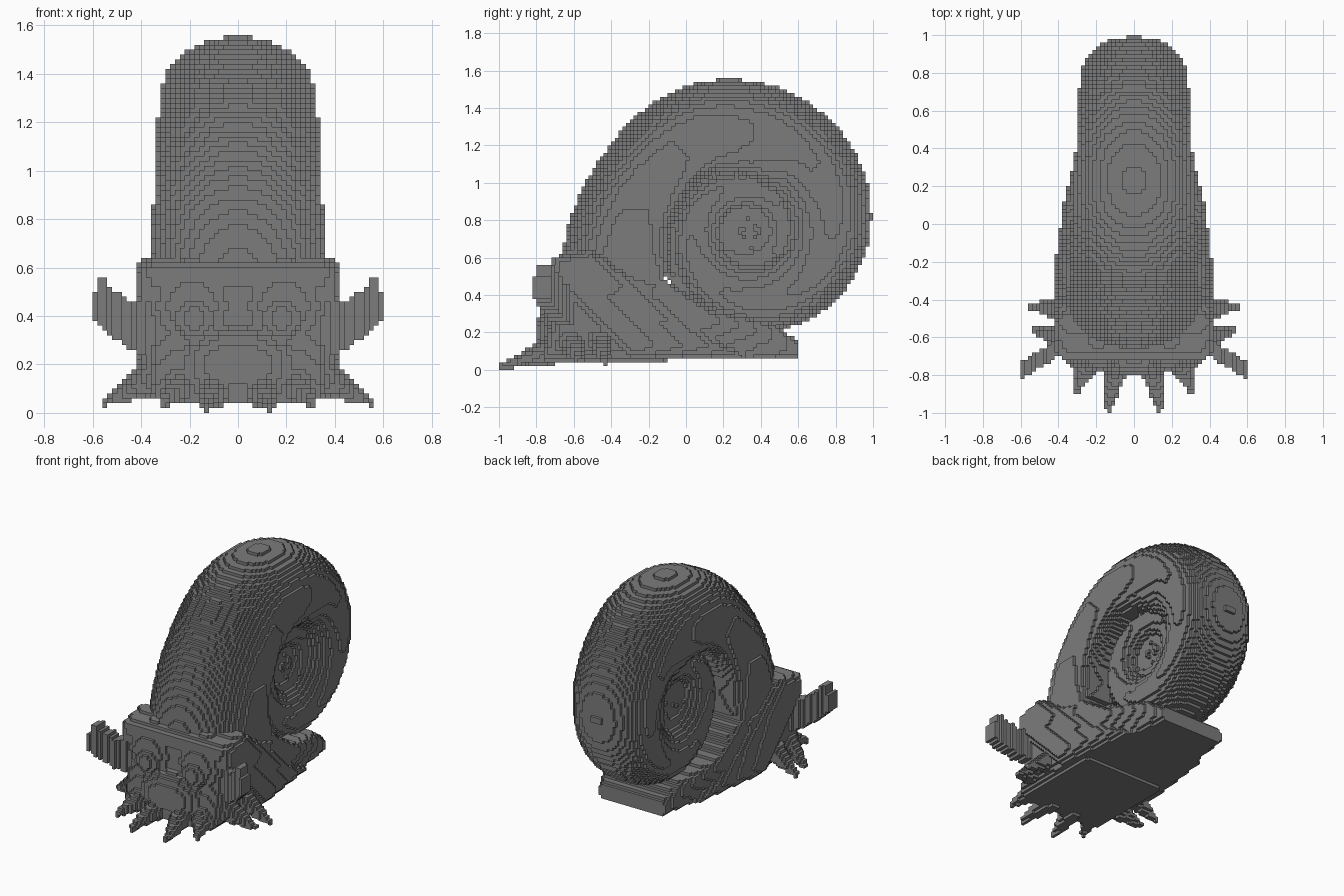
import bpy, bmesh, math
from mathutils import Vector, Matrix
from mathutils.bvhtree import BVHTree

CELL = 0.02

old = bpy.data.objects.get("Cube")
if old:
    bpy.data.objects.remove(old, do_unlink=True)

grey = bpy.data.materials.new("slate grey")
grey.use_nodes = True
grey.diffuse_color = (0.2, 0.2, 0.2, 1)
grey.node_tree.nodes["Principled BSDF"].inputs["Base Color"].default_value = (0.2, 0.2, 0.2, 1)


def filled_cells(bm):
    """Grid cells inside the solid, found by counting entries and exits along x."""
    bmesh.ops.recalc_face_normals(bm, faces=bm.faces[:])
    tree = BVHTree.FromBMesh(bm)
    lows = [min(v.co[a] for v in bm.verts) for a in range(3)]
    highs = [max(v.co[a] for v in bm.verts) for a in range(3)]
    first = [math.floor(c / CELL) for c in lows]
    last = [math.ceil(c / CELL) for c in highs]
    cells = set()
    for j in range(first[1], last[1]):
        for k in range(max(0, first[2]), last[2]):
            at = Vector((lows[0] - 1, (j + 0.503) * CELL, (k + 0.497) * CELL))
            depth, start = 0, 0
            while True:
                hit, normal, _, _ = tree.ray_cast(at, Vector((1, 0, 0)))
                if hit is None:
                    break
                step = 1 if normal.x < 0 else -1
                if step > 0 and depth == 0:
                    start = hit.x
                depth += step
                if step < 0 and depth == 0:
                    i0 = round(start / CELL)
                    i1 = round(hit.x / CELL)
                    cells.update((i, j, k) for i in range(i0, i1))
                at = hit + Vector((1e-5, 0, 0))
    return cells


def block_object(name, bm):
    """Turn a smooth solid into a stepped one on the shared grid."""
    cells = filled_cells(bm)
    bm.free()
    verts, faces, index = [], [], {}

    def corner(p):
        if p not in index:
            index[p] = len(verts)
            verts.append([c * CELL for c in p])
        return index[p]

    for cell in cells:
        for axis in range(3):
            u, v = (axis + 1) % 3, (axis + 2) % 3
            for side in (0, 1):
                near = list(cell)
                near[axis] += 2 * side - 1
                if tuple(near) in cells:
                    continue
                loop = []
                for du, dv in ((0, 0), (1, 0), (1, 1), (0, 1)):
                    p = list(cell)
                    p[axis] += side
                    p[u] += du
                    p[v] += dv
                    loop.append(corner(tuple(p)))
                faces.append(loop if side else loop[::-1])
    mesh = bpy.data.meshes.new(name)
    mesh.from_pydata(verts, [], faces)
    mesh.materials.append(grey)
    bpy.context.collection.objects.link(bpy.data.objects.new(name, mesh))


def add_ball(bm, centre, radii):
    m = Matrix.Translation(centre) @ Matrix.Diagonal((*radii, 1))
    bmesh.ops.create_uvsphere(bm, u_segments=24, v_segments=14, radius=1, matrix=m)


def add_spike(bm, base, tip, radius):
    base, tip = Vector(base), Vector(tip)
    way = tip - base
    turn = way.to_track_quat('Z', 'Y').to_matrix().to_4x4()
    bmesh.ops.create_cone(bm, cap_ends=True, segments=12, radius1=radius, radius2=0.012,
                          depth=way.length, matrix=Matrix.Translation((base + tip) / 2) @ turn)


def add_plate(bm, points, offset):
    """Flat outline given as 3D points, thickened along the offset."""
    face = bm.faces.new([bm.verts.new(p) for p in points])
    out = bmesh.ops.extrude_face_region(bm, geom=[face])
    moved = [v for v in out["geom"] if isinstance(v, bmesh.types.BMVert)]
    bmesh.ops.translate(bm, verts=moved, vec=offset)


def slab(profile, half, bevel, taper, start):
    """Side profile (y, z) pushed out across x, rounded, narrowing to the back."""
    bm = bmesh.new()
    add_plate(bm, [(-half, y, z) for y, z in profile], (2 * half, 0, 0))
    bmesh.ops.recalc_face_normals(bm, faces=bm.faces[:])
    ends = [e for e in bm.edges if abs(e.verts[0].co.x - e.verts[1].co.x) < 0.001]
    bmesh.ops.bevel(bm, geom=ends, offset=bevel, segments=3, profile=0.5, affect='EDGES')
    for v in bm.verts:
        v.co.x *= 1 - taper * max(0, v.co.y - start)
    return bm


# Shell: a coiled tube, boxy near the opening and rounder further in
shell = bmesh.new()
rings, sides, steps = [], 32, 150
for s in range(steps + 1):
    q = -0.3 + 9.3 * s / steps
    radius = 0.81 ** q - 0.06 * math.exp(-((q - 0.28) / 0.34) ** 2)
    width = 0.357 * 0.875 ** q
    soft = min(1, max(0, (q - 0.7) / 0.7))
    inner_pow = 5 - 3 * soft
    inner_high = (0.28 + 0.18 * soft) * radius
    dy, dz = -math.cos(q * math.pi / 2), math.sin(q * math.pi / 2)
    ring = []
    for i in range(sides):
        a = math.tau * (i + 0.5) / sides
        ca, sa = math.cos(a), math.sin(a)
        power, high = (2 / 2.1, 0.3 * radius) if sa > 0 else (2 / inner_pow, inner_high)
        x = math.copysign(abs(ca) ** power, ca) * width
        r = 0.7 * radius + math.copysign(abs(sa) ** power, sa) * high
        ring.append(shell.verts.new((x, 0.33 + r * dy, 0.74 + r * dz)))
    rings.append(ring)
for a, b in zip(rings, rings[1:]):
    for i in range(sides):
        n = (i + 1) % sides
        shell.faces.new((a[i], a[n], b[n], b[i]))
shell.faces.new(rings[0])
shell.faces.new(rings[-1][::-1])
# Core that closes the middle of the coil
bmesh.ops.create_cone(shell, cap_ends=True, segments=32, radius1=0.5, radius2=0.5, depth=0.26,
                      matrix=Matrix.Translation((0, 0.33, 0.74)) @ Matrix.Rotation(math.pi / 2, 4, 'Y'))
block_object("shell", shell)

# Foot under the coil
foot = slab([(-0.6, 0.6), (-0.14, 0.5), (0.12, 0.32), (0.45, 0.25), (0.6, 0.15), (0.6, 0.07),
             (-0.4, 0.05)], 0.37, 0.04, 0.6, 0.1)
block_object("foot", foot)

# Hood: a slanted collar around the shell opening
hood = slab([(-0.72, 0.6), (-0.5, 0.65), (0.34, 0.06), (-0.3, 0.06), (-0.7, 0.46)],
            0.425, 0.075, 0.4, -0.2)
block_object("hood", hood)

# Head, narrower than the hood, with eye mounds and a mound below them
head = slab([(-0.7, 0.58), (-0.7, 0.38), (-0.74, 0.22), (-0.78, 0.04), (-0.1, 0.04),
             (-0.4, 0.5)], 0.38, 0.1, 0, 0)
add_ball(head, (0, -0.7, 0.2), (0.25, 0.11, 0.16))
for s in (-1, 1):
    add_ball(head, (s * 0.19, -0.62, 0.44), (0.2, 0.13, 0.2))
block_object("head", head)

# Eyes, horns and arms, built on both sides
eyes, horns, arms = bmesh.new(), bmesh.new(), bmesh.new()
for s in (-1, 1):
    add_ball(eyes, (s * 0.18, -0.71, 0.39), (0.09, 0.07, 0.09))
    blade = [(0.34, 0.22), (0.45, 0.26), (0.6, 0.38), (0.6, 0.46), (0.56, 0.58),
             (0.52, 0.51), (0.44, 0.46), (0.34, 0.48)]
    add_plate(horns, [(s * x, -0.46 - 0.6 * x, z) for x, z in blade], (0, 0.09, 0))
    for base, tip, r in (((0.09, -0.72, 0.1), (0.14, -1.0, 0.015), 0.08),
                         ((0.22, -0.68, 0.12), (0.31, -0.9, 0.04), 0.09),
                         ((0.34, -0.62, 0.15), (0.54, -0.56, 0.04), 0.08),
                         ((0.36, -0.46, 0.16), (0.57, -0.43, 0.03), 0.07)):
        add_spike(arms, (s * base[0], *base[1:]), (s * tip[0], *tip[1:]), r)
block_object("eyes", eyes)
block_object("horns", horns)
block_object("arms", arms)
